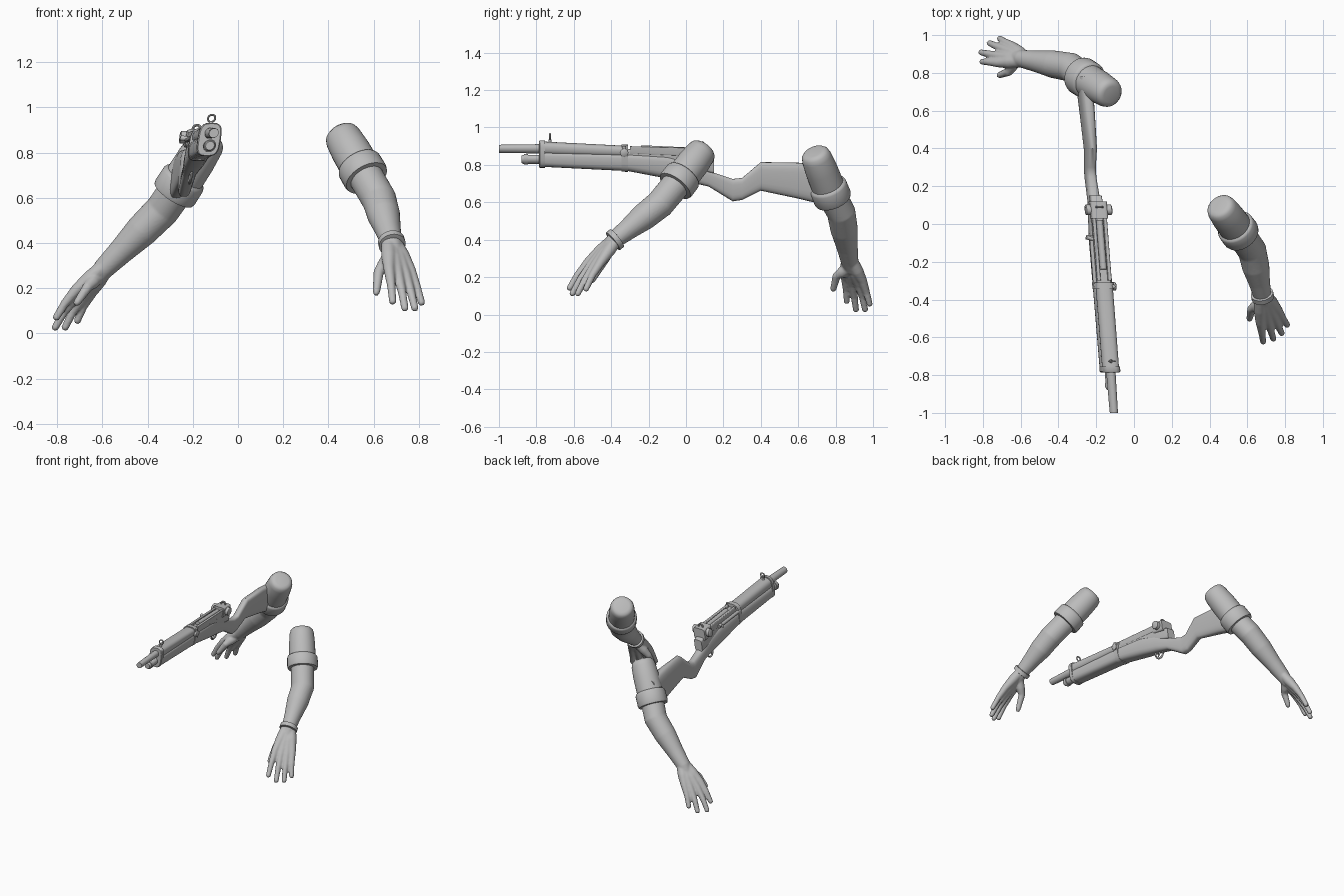
import bpy, bmesh, math
from mathutils import Vector as V

cube = bpy.data.objects.get("Cube")
if cube:
    bpy.data.objects.remove(cube, do_unlink=True)

grey = bpy.data.materials.new("plain grey")
grey.use_nodes = True
grey.diffuse_color = (0.5, 0.5, 0.5, 1)
grey.node_tree.nodes["Principled BSDF"].inputs["Base Color"].default_value = (0.5, 0.5, 0.5, 1)


def skin(bm, rings, closed=False):
    """Join equal rings of points with quads and cap the ends."""
    rows = [[bm.verts.new(p) for p in ring] for ring in rings]
    n = len(rows[0])
    pairs = list(zip(rows, rows[1:])) + ([(rows[-1], rows[0])] if closed else [])
    for a, b in pairs:
        for i in range(n):
            j = (i + 1) % n
            bm.faces.new((a[i], a[j], b[j], b[i]))
    if not closed:
        bm.faces.new(rows[0][::-1])
        bm.faces.new(rows[-1])


def tube(bm, pts, radii, axis=None, n=20):
    """Sweep a circle of changing radius along points."""
    pts = [V(p) for p in pts]
    rings = []
    for i, (p, r) in enumerate(zip(pts, radii)):
        d = axis or pts[min(i + 1, len(pts) - 1)] - pts[max(i - 1, 0)]
        q = d.to_track_quat('Z', 'Y')
        rings.append([p + q @ V((r * math.cos(t), r * math.sin(t), 0))
                      for t in (2 * math.pi * k / n for k in range(n))])
    skin(bm, rings)


def lean(p):
    """Set the rifle's slight yaw and roll."""
    return V((p.x - 0.185 - 0.073 * p.y + 0.15 * (p.z - 0.85), p.y, p.z))


def finish(name, bm, rifle=False, angle=40):
    if rifle:
        for v in bm.verts:
            v.co = lean(v.co)
    bmesh.ops.recalc_face_normals(bm, faces=bm.faces)
    me = bpy.data.meshes.new(name)
    bm.to_mesh(me)
    bm.free()
    me.materials.append(grey)
    ob = bpy.data.objects.new(name, me)
    bpy.context.collection.objects.link(ob)
    bpy.ops.object.select_all(action='DESELECT')
    ob.select_set(True)
    bpy.context.view_layer.objects.active = ob
    bpy.ops.object.shade_smooth_by_angle(angle=math.radians(angle))
    return ob


def rod(name, pts, radii, n=20):
    bm = bmesh.new()
    tube(bm, pts, radii, n=n)
    return finish(name, bm, True)


def body(name, sections, power=0.6, n=24):
    """Loft rounded sections given as y, bottom, top, half width."""
    def rnd(c):
        return math.copysign(abs(c) ** power, c)
    rings = []
    for y, lo, hi, w in sections:
        mid, h = (lo + hi) / 2, (hi - lo) / 2
        rings.append([V((w * rnd(math.cos(t)), y, mid + h * rnd(math.sin(t))))
                      for t in (2 * math.pi * k / n for k in range(n))])
    bm = bmesh.new()
    skin(bm, rings)
    return finish(name, bm, True)


def loop(name, centre, r, wire, axis, n=20):
    """A ring of round wire facing the axis."""
    q = V(axis).to_track_quat('Z', 'Y')
    rings = []
    for k in range(n):
        t = 2 * math.pi * k / n
        out = V((math.cos(t), math.sin(t), 0))
        rings.append([V(centre) + q @ (out * (r + wire * math.cos(s)) + V((0, 0, wire * math.sin(s))))
                      for s in (2 * math.pi * m / 8 for m in range(8))])
    bm = bmesh.new()
    skin(bm, rings, closed=True)
    return finish(name, bm, True)


def arm(side, end, cuff, elbow, wrist, tips, thumb):
    end, cuff, elbow, wrist = V(end), V(cuff), V(elbow), V(wrist)
    axis = cuff - end
    # sleeve with a rounded top and thick rolled cuff
    prof = [(0, .045), (.015, .062), (.06, .074), (.15, .081), (.45, .087), (.78, .088), (.8, .097),
            (.84, .102), (1.08, .103), (1.13, .099), (1.14, .07)]
    bm = bmesh.new()
    tube(bm, [end + axis * f for f, r in prof], [r for f, r in prof], axis, 32)
    finish(side + "_sleeve", bm, angle=50)
    # forearm, palm and fingers fused into one skin
    bm = bmesh.new()
    tube(bm, [end.lerp(cuff, .8), cuff, elbow, elbow.lerp(wrist, .35), elbow.lerp(wrist, .7), wrist,
              wrist.lerp(sum(map(V, tips), V()) / 4, .2)],
         [.07, .078, .077, .073, .057, .047, .035], n=28)
    tips = [V(t) for t in tips]
    mean = sum(tips, V()) / 4
    bow = V((0, 0, .02)) + (wrist - elbow).normalized() * .01
    for t in tips:
        knuckle = wrist.lerp(t, .5) + (t - mean) * .22 + bow
        middle = knuckle.lerp(t, .5) + bow * .45
        start = wrist + (t - mean) * .2
        tube(bm, [start, start.lerp(knuckle, .5), knuckle, middle, t.lerp(middle, .1), t],
             [.033, .034, .025, .019, .016, .009], n=14)
    root = wrist.lerp(mean, .12)
    tube(bm, [root, root.lerp(V(thumb[0]), .6), thumb[0], V(thumb[1]).lerp(V(thumb[0]), .15), thumb[1]],
         [.033, .031, .023, .017, .01], n=14)
    ob = finish(side + "_forearm_and_hand", bm)
    mod = ob.modifiers.new("fuse", 'REMESH')
    mod.mode, mod.voxel_size, mod.use_smooth_shade = 'VOXEL', .006, True
    mod = ob.modifiers.new("soften", 'SMOOTH')
    mod.iterations, mod.factor = 4, .5


# arms
arm("left", (.45, .1, .89), (.555, -.04, .71), (.625, -.14, .59), (.68, -.38, .4),
    [(.685, -.63, .13), (.74, -.615, .1), (.785, -.585, .1), (.815, -.54, .125)],
    [(.622, -.45, .27), (.61, -.51, .17)])
arm("right", (-.12, .685, .87), (-.265, .775, .645), (-.335, .83, .545), (-.595, .875, .285),
    [(-.81, .86, .06), (-.815, .91, .015), (-.77, .96, .015), (-.715, .985, .045)],
    [(-.665, .805, .205), (-.72, .785, .125)])

# wristband
bm = bmesh.new()
fore = V((.055, -.24, -.19)).normalized()
tube(bm, [V((.68, -.38, .4)) + fore * f for f in (-.016, -.014, .014, .016)],
     [.05, .06, .06, .05], fore, 28)
finish("wristband", bm)

# wooden stock and upper handguard
body("stock", [(-.77, .79, .87, .048), (-.31, .767, .86, .05), (-.1, .727, .85, .048), (.03, .705, .82, .04),
               (.12, .685, .768, .032), (.25, .605, .725, .028), (.3, .613, .73, .028),
               (.4, .662, .815, .03), (.6, .62, .812, .034), (.78, .576, .79, .038)])
body("handguard", [(-.765, .85, .925, .044), (-.34, .84, .903, .045)], .8)
body("nose_cap", [(-.785, .787, .928, .046), (-.78, .784, .931, .051), (-.755, .784, .931, .051)])
body("middle_band", [(-.345, .765, .91, .054), (-.31, .762, .908, .054)])

# receiver, bolt and operating rod
body("receiver", [(-.31, .8, .885, .038), (.03, .78, .87, .037), (.15, .755, .83, .03)], .3)
for s in (-1, 1):
    body("receiver_rail", [(-.3, .86, .9, .01), (.06, .845, .89, .01)], .3)
    for v in bpy.context.object.data.vertices:
        v.co.x += s * .029
rod("bolt", [(0, -.24, .887), (0, .02, .875)], [.018, .018])
rod("operating_rod", [(-.046, -.33, .865), (-.046, -.06, .855)], [.011, .011], 10)
rod("bolt_handle", [(-.04, -.08, .86), (-.075, -.07, .865)], [.01, .012], 10)

# rear sight with side knobs
body("rear_sight", [(.03, .83, .905, .045), (.12, .82, .9, .045)], .35)
rod("sight_knobs", [(-.07, .075, .868), (-.066, .075, .868), (.066, .075, .868), (.07, .075, .868)],
    [.022, .028, .028, .022])
loop("rear_aperture", (0, .09, .905), .016, .006, (0, 1, 0))

# barrel, gas tube and front sight
rod("barrel", [(0, -.76, .886), (0, -.985, .886), (0, -1, .886), (0, -1, .886), (0, -.96, .886)],
    [.025, .022, .021, .011, .011])
rod("gas_tube", [(0, -.76, .83), (0, -.87, .83), (0, -.88, .83)], [.024, .024, .019])
rod("gas_plug", [(0, -.845, .83), (0, -.865, .83)], [.028, .028])
rod("front_sight_post", [(0, -.727, .915), (0, -.727, .937)], [.011, .007], 10)
loop("front_sight_ring", (0, -.727, .951), .016, .0045, (0, 1, 0))

# side swivel and trigger group
rod("side_swivel", [(.04, -.33, .865), (.06, -.33, .865), (.064, -.33, .865)], [.022, .022, .016])
rod("swivel_pin", [(.045, -.33, .9), (.045, -.33, .835)], [.01, .01], 10)
loop("trigger_guard", (0, .02, .7), .036, .006, (1, 0, 0))
rod("trigger", [(0, .025, .72), (0, .018, .695), (0, .005, .68)], [.007, .006, .004], 8)
